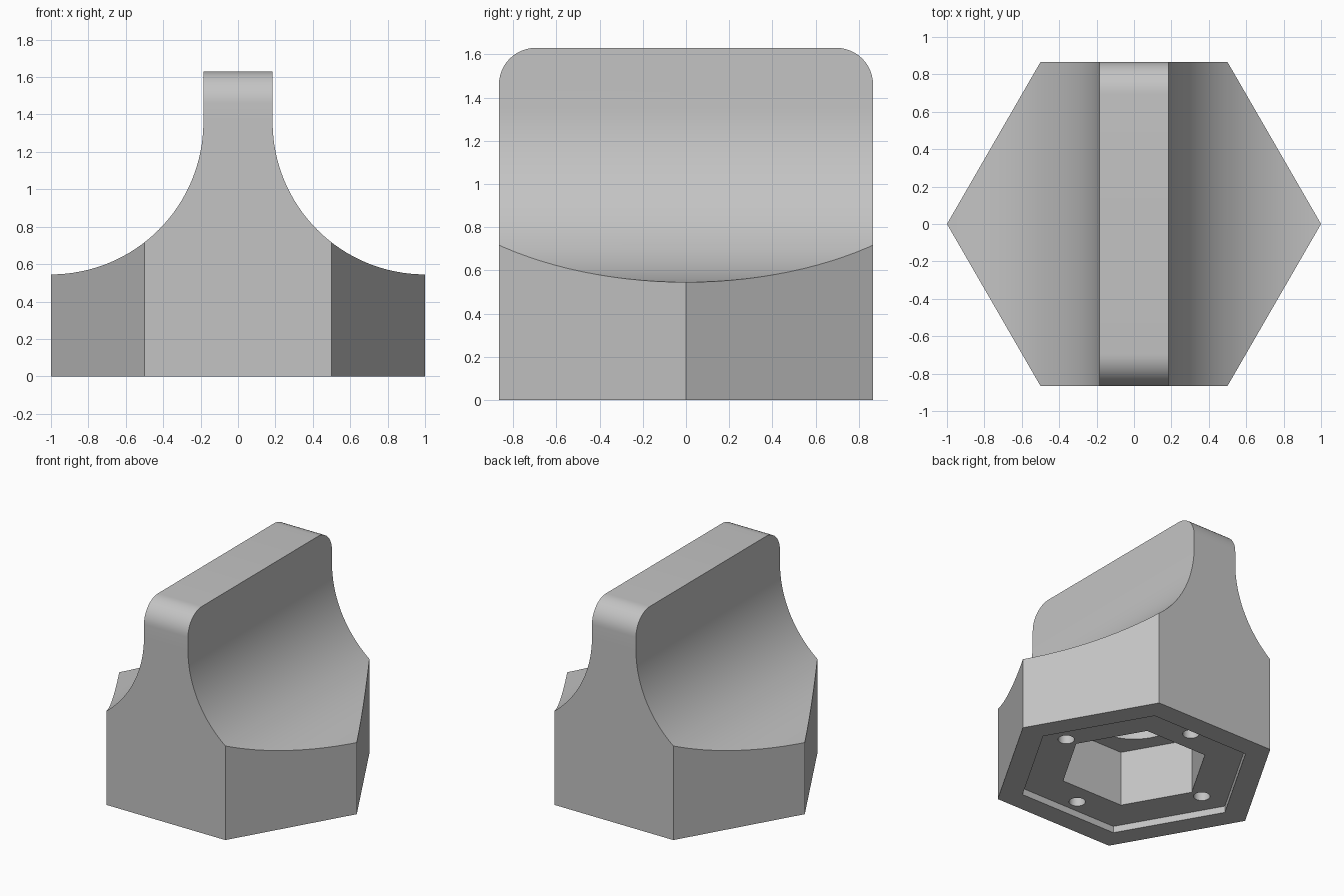
import bpy, bmesh, math

if "Cube" in bpy.data.objects:
    bpy.data.objects.remove(bpy.data.objects["Cube"])

grey = bpy.data.materials.new("plain grey")
grey.diffuse_color = (0.55, 0.55, 0.55, 1)
grey.use_nodes = True
grey.node_tree.nodes["Principled BSDF"].inputs["Base Color"].default_value = grey.diffuse_color


def prism(name, points, low, high, axis="Z"):
    """Extrude a 2D outline along z, or an (x, z) outline along y."""
    bm = bmesh.new()
    place = (lambda p, d: (p[0], p[1], d)) if axis == "Z" else (lambda p, d: (p[0], d, p[1]))
    a = [bm.verts.new(place(p, low)) for p in points]
    b = [bm.verts.new(place(p, high)) for p in points]
    bm.faces.new(a)
    bm.faces.new(b)
    for i in range(len(a)):
        j = (i + 1) % len(a)
        bm.faces.new((a[i], a[j], b[j], b[i]))
    bmesh.ops.recalc_face_normals(bm, faces=bm.faces)
    mesh = bpy.data.meshes.new(name)
    bm.to_mesh(mesh)
    bm.free()
    mesh.materials.append(grey)
    obj = bpy.data.objects.new(name, mesh)
    bpy.context.collection.objects.link(obj)
    return obj


def ring(radius, sides, cx=0, cy=0):
    return [(cx + radius * math.cos(2 * math.pi * i / sides),
             cy + radius * math.sin(2 * math.pi * i / sides)) for i in range(sides)]


def cut(body, tool, operation="DIFFERENCE"):
    mod = body.modifiers.new("cut", "BOOLEAN")
    mod.operation, mod.solver, mod.object = operation, "EXACT", tool
    tool.hide_render = True
    bpy.context.view_layer.objects.active = body
    bpy.ops.object.modifier_apply(modifier=mod.name)
    bpy.data.objects.remove(tool)


# Knob body: base sweeping up in concave arcs to a narrow grip
HALF, GRIP, TOP, R = 0.866, 0.185, 1.63, 0.815
arc = [(1 - R * math.sin(t), 1.36 - R * math.cos(t))
       for t in [math.pi / 2 * i / 32 for i in range(33)]]
right = [(1.1, 0), (1.1, 0.545)] + arc + [(GRIP, TOP)]
left = [(-x, z) for x, z in reversed(right)]
knob = prism("knob", right + left, -HALF, HALF, "Y")

# Rounded ends of the grip
bm = bmesh.new()
bm.from_mesh(knob.data)
ends = [e for e in bm.edges if all(v.co.z > TOP - 0.001 for v in e.verts)
        and abs(e.verts[0].co.y - e.verts[1].co.y) < 0.001]
bmesh.ops.bevel(bm, geom=ends, offset=0.17, offset_type="OFFSET", segments=12,
                profile=0.5, affect="EDGES")
bm.to_mesh(knob.data)
bm.free()

# Slanted sides that make the base hexagonal
cut(knob, prism("side_trim", [(1, 0), (0, 1.732), (-1, 0), (0, -1.732)], -1, 3), "INTERSECT")

# Underside: shallow recess, hexagonal pocket, round bore, four screw holes
cut(knob, prism("recess", ring(0.818, 6), -0.2, 0.05))
cut(knob, prism("pocket", ring(0.52, 6), -0.2, 0.47))
cut(knob, prism("bore", ring(0.33, 48), 0.3, 0.75))
for x, y in ((0.61, 0), (-0.61, 0), (0, 0.61), (0, -0.61)):
    cut(knob, prism("screw_hole", ring(0.057, 24, x, y), -0.2, 0.3))

# Smooth curves with crisp corners
bpy.ops.object.select_all(action="DESELECT")
knob.select_set(True)
bpy.context.view_layer.objects.active = knob
bpy.ops.object.shade_smooth_by_angle(angle=math.radians(25))
